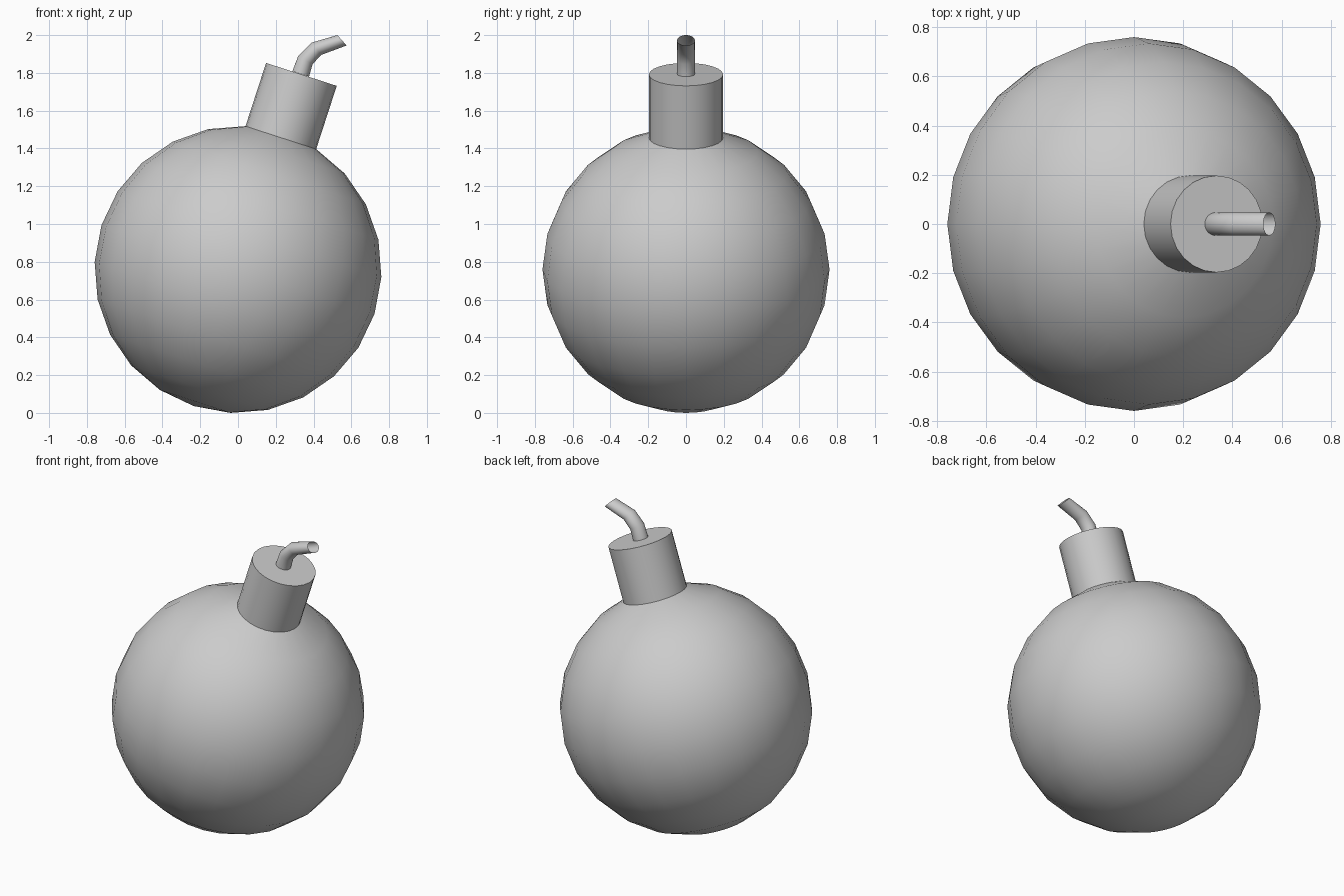
import bpy, bmesh
from math import sin, cos, pi, radians
from mathutils import Vector

if "Cube" in bpy.data.objects:
    bpy.data.objects.remove(bpy.data.objects["Cube"])

SIDES = 24
R = 0.76
CENTRE = Vector((0, 0, 0.759))
TILT = radians(18)
AXIS = Vector((sin(TILT), 0, cos(TILT)))
ACROSS = Vector((cos(TILT), 0, -sin(TILT)))


def loft(name, rings, start_point=None, cap_end=False):
    """Skin rings given as (centre, half-axis vector in xz, radius along y)."""
    bm = bmesh.new()
    loops = []
    for c, u, ry in rings:
        v = Vector((0, ry, 0))
        loops.append([bm.verts.new(c + u * cos(2 * pi * i / SIDES) + v * sin(2 * pi * i / SIDES))
                      for i in range(SIDES)])
    for a, b in zip(loops, loops[1:]):
        for i in range(SIDES):
            j = (i + 1) % SIDES
            bm.faces.new((a[i], a[j], b[j], b[i]))
    if start_point is not None:
        p = bm.verts.new(start_point)
        for i in range(SIDES):
            bm.faces.new((p, loops[0][(i + 1) % SIDES], loops[0][i]))
    if cap_end:
        bm.faces.new(loops[-1])
    mesh = bpy.data.meshes.new(name)
    bm.to_mesh(mesh)
    bm.free()
    obj = bpy.data.objects.new(name, mesh)
    bpy.context.collection.objects.link(obj)
    bpy.ops.object.select_all(action='DESELECT')
    obj.select_set(True)
    bpy.context.view_layer.objects.active = obj
    bpy.ops.object.shade_smooth_by_angle(angle=radians(32))
    return obj


def axis_ring(height, radius):
    return CENTRE + AXIS * height, ACROSS * radius, radius


# Round body, tilted, with its top ring left open for the neck
step = pi / 12
body_rings = [axis_ring(R * cos(k * step), R * sin(k * step)) for k in range(11, 0, -1)]
loft("body", body_rings, start_point=CENTRE - AXIS * R)

# Neck rising from the top ring of the body
neck_r, neck_z = R * sin(step), R * cos(step)
loft("neck", [axis_ring(neck_z, neck_r), axis_ring(neck_z + 0.352, neck_r)], cap_end=True)

# Bent fuse tube, open at the tip: left and right outline points (x, z)
outline = [((0.288, 1.809), (0.376, 1.780)),
           ((0.319, 1.890), (0.395, 1.846)),
           ((0.389, 1.960), (0.440, 1.895)),
           ((0.526, 2.000), (0.575, 1.945))]
fuse_rings = []
for (lx, lz), (rx, rz) in outline:
    left, right = Vector((lx, 0, lz)), Vector((rx, 0, rz))
    fuse_rings.append(((left + right) / 2, (right - left) / 2, 0.047))
loft("fuse", fuse_rings)
